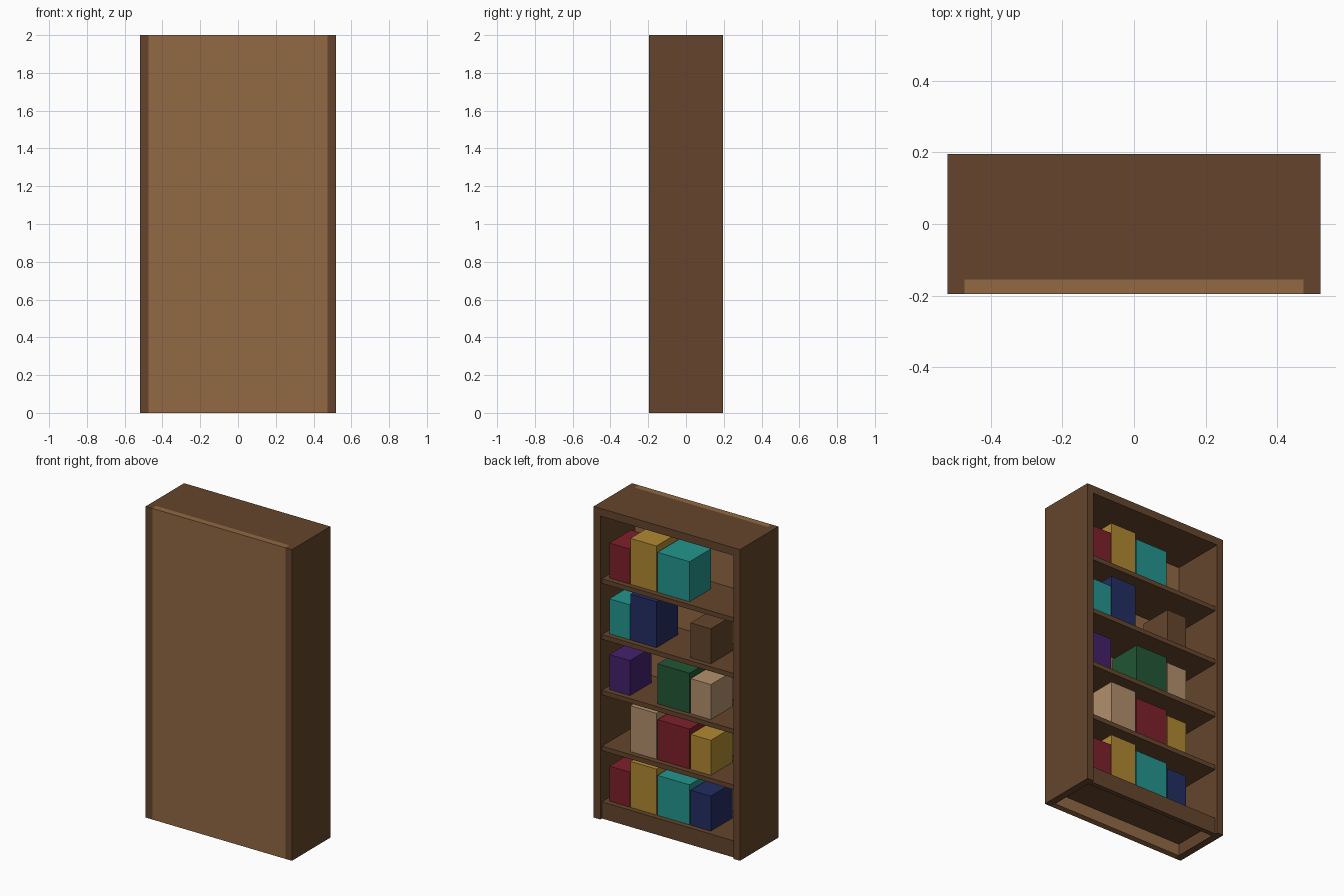
import bpy
import bmesh
from mathutils import Vector

cube = bpy.data.objects.get("Cube")
if cube:
    bpy.data.objects.remove(cube, do_unlink=True)


def srgb(c):
    c /= 255
    return c / 12.92 if c <= 0.04045 else ((c + 0.055) / 1.055) ** 2.4


def material(name, *rgb):
    mat = bpy.data.materials.new(name)
    colour = [srgb(c) for c in rgb] + [1]
    mat.use_nodes = True
    mat.diffuse_color = colour
    mat.node_tree.nodes["Principled BSDF"].inputs["Base Color"].default_value = colour
    return mat


def box(name, mat, x, y, z):
    """Axis-aligned box from (min, max) pairs."""
    lo, hi = (Vector(p) for p in zip(x, y, z))
    bm = bmesh.new()
    bmesh.ops.create_cube(bm, size=1)
    for v in bm.verts:
        v.co = (lo + hi) / 2 + v.co * (hi - lo)
    mesh = bpy.data.meshes.new(name)
    bm.to_mesh(mesh)
    bm.free()
    mesh.materials.append(mat)
    obj = bpy.data.objects.new(name, mesh)
    bpy.context.collection.objects.link(obj)
    return obj


wood = material("dark wood", 101, 69, 44)
panel = material("light wood", 146, 104, 67)
red = material("red", 126, 32, 42)
yellow = material("yellow", 177, 137, 50)
teal = material("teal", 35, 149, 142)
navy = material("navy", 34, 45, 97)
purple = material("purple", 68, 33, 108)
green = material("green", 34, 86, 53)
beige = material("beige", 178, 144, 108)

W, D, H = 0.52, 0.195, 2.0   # half width, half depth, height
INNER = 0.473                # inner face of the sides
BACK = -0.155                # inner face of the closed panel
FRONT = 0.178                # recessed shelf edge on the open side
inside = (-INNER, INNER)

# Carcass
box("left_side", wood, (INNER, W), (-D, D), (0, H))
box("right_side", wood, (-W, -INNER), (-D, D), (0, H))
box("top_board", wood, inside, (BACK, D), (H - 0.05, H))
box("closed_panel", panel, inside, (-D, BACK), (0, H))
box("kick_board", wood, inside, (FRONT - 0.03, FRONT), (0, 0.08))

# Shelves with their books: slots hold (x min, x max, height)
slots = [(0.297, 0.444, 0.225), (0.109, 0.294, 0.295),
         (-0.127, 0.101, 0.257), (-0.278, -0.134, 0.225)]
rows = [(red, yellow, teal, navy),
        (None, beige, red, yellow),
        (purple, None, green, beige),
        (teal, navy, None, wood),
        (red, yellow, teal, None)]

for r, row in enumerate(rows):
    top = 0.107 + 0.3585 * r
    box(f"shelf_{r + 1}", wood, inside, (BACK, FRONT), (top - 0.03, top))
    for s, ((x0, x1, height), mat) in enumerate(zip(slots, row)):
        if mat:
            box(f"book_{r + 1}_{s + 1}", mat, (x0, x1), (-0.075, 0.145), (top, top + height))
